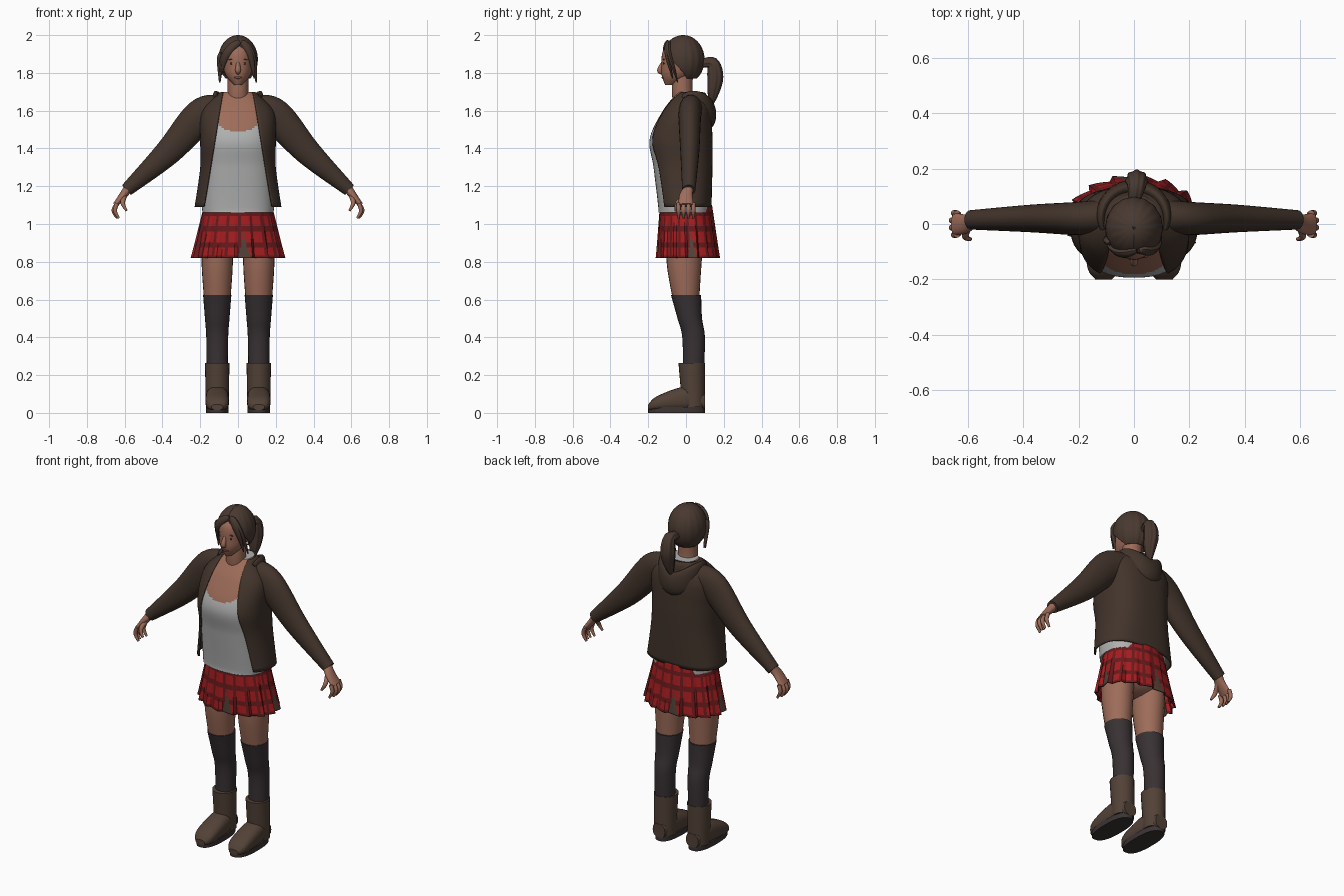
import bpy, bmesh
from math import sin, cos, asin, sqrt, pi, radians, copysign
from mathutils import Vector

cube = bpy.data.objects.get("Cube")
if cube:
    bpy.data.objects.remove(cube, do_unlink=True)


def material(name, *rgb):
    result = bpy.data.materials.new(name)
    result.use_nodes = True
    result.diffuse_color = (*rgb, 1)
    for node in result.node_tree.nodes:
        if node.type == 'BSDF_PRINCIPLED':
            node.inputs["Base Color"].default_value = (*rgb, 1)
    return result


SKIN = material("warm skin", .34, .15, .1)
LIPS = material("muted rose", .2, .07, .06)
HAIR = material("brown hair", .066, .041, .03)
JACKET = material("dark brown cloth", .054, .034, .024)
SHIRT = material("pale grey cloth", .43, .44, .43)
RED = material("plaid red", .38, .012, .014)
DARK_RED = material("plaid dark red", .14, .01, .011)
CHARCOAL = material("charcoal knit", .04, .031, .033)
BOOT = material("brown leather", .085, .054, .038)
SOLE = material("dark rubber", .045, .034, .034)
X, Y, Z = (Vector(axis) for axis in ((1, 0, 0), (0, 1, 0), (0, 0, 1)))
BOXY = .8


def finish(name, bm, materials):
    mesh = bpy.data.meshes.new(name)
    bm.to_mesh(mesh)
    bm.free()
    for entry in materials:
        mesh.materials.append(entry)
    mesh.shade_smooth()
    mesh.set_sharp_from_angle(angle=radians(40))
    ob = bpy.data.objects.new(name, mesh)
    bpy.context.scene.collection.objects.link(ob)
    return ob


def spline(rows, steps):
    """Smoothly interpolate rows of numbers."""
    padded = [rows[0], *rows, rows[-1]]
    result = []
    for before, start, end, after in zip(padded, padded[1:], padded[2:], padded[3:]):
        for step in range(steps):
            t = step / steps
            result.append([
                q + t / 2 * (r - p + t * (2*p - 5*q + 4*r - s + t * (3*(q - r) + s - p)))
                for p, q, r, s in zip(before, start, end, after)])
    return result + [list(rows[-1])]


def power(value, exponent):
    return copysign(abs(value) ** exponent, value)


def loft(name, rows, *materials, sides=24, steps=6, ref=Y, axis=None, exponent=1,
         wave=None, gap=None, closed=True, rule=None, thickness=0):
    """Skin rings given as centre, width and depth; gap opens the front."""
    rows = spline([(*row, row[-1])[:5] for row in rows], steps)
    bm = bmesh.new()
    rings = []
    for index, row in enumerate(rows):
        centre, width, depth = Vector(row[:3]), row[3], row[4]
        previous, following = rows[max(index - 1, 0)], rows[min(index + 1, len(rows) - 1)]
        tangent = axis or (Vector(following[:3]) - Vector(previous[:3])).normalized()
        outward = (ref - tangent * ref.dot(tangent)).normalized()
        across = outward.cross(tangent)
        first = gap(row) if gap else 0
        ring = []
        for side in range(sides + bool(gap)):
            angle = first + (2 * pi - 2 * first) * side / sides
            scale = wave(angle, index / (len(rows) - 1)) if wave else 1
            ring.append(bm.verts.new(centre + scale * (
                across * max(width, .001) * power(sin(angle), exponent)
                - outward * max(depth, .001) * power(cos(angle), exponent))))
        rings.append(ring)
    for level, (low, high) in enumerate(zip(rings, rings[1:])):
        for side in range(sides):
            other = (side + 1) % len(low)
            face = bm.faces.new((low[side], low[other], high[other], high[side]))
            if rule:
                face.material_index = rule(face.calc_center_median(), side, level)
    if closed:
        bm.faces.new(rings[0][::-1])
        bm.faces.new(rings[-1])
    ob = finish(name, bm, materials)
    if thickness:
        ob.modifiers.new("thickness", 'SOLIDIFY').thickness = thickness


def upright(name, rows, *materials, x=0, **options):
    loft(name, [(x, *row) for row in rows], *materials, axis=Z, **options)


def pair(name, rows, *materials, **options):
    for side, sign in (("left", 1), ("right", -1)):
        loft(f"{side}_{name}", [(sign * x, *rest) for x, *rest in rows], *materials, **options)


def leg_pair(name, rows, *materials, **options):
    pair(name, [(.11, *row) for row in rows], *materials, axis=Z, **options)


def ball(name, centre, size, colour):
    bm = bmesh.new()
    bmesh.ops.create_uvsphere(bm, u_segments=16, v_segments=10, radius=1)
    for vert in bm.verts:
        vert.co = Vector(c + s * q for c, s, q in zip(centre, size, vert.co))
    finish(name, bm, [colour])


# Jacket: a shell whose front opening widens toward the hem
def jacket_opening(row):
    half_width = .08 + (1.7 - row[2]) / 6
    return asin(min(half_width / row[3], .95) ** (1 / BOXY))


jacket = [(-.01, 1.09, .23, .145), (-.02, 1.3, .2, .16), (-.03, 1.45, .2, .17),
          (0, 1.6, .19, .13), (.02, 1.7, .09, .07)]
upright("jacket", jacket, JACKET, sides=64, exponent=BOXY, gap=jacket_opening,
        closed=False, thickness=.008)


# Body under the jacket: shirt below a scooped neckline, skin above
def body_colour(centre, side, level):
    if centre.z < 1.49 + 3 * centre.x ** 2:
        return 0
    return 1 if centre.y < .03 else 2


body = [(y, z, min(width, .2) - .01, depth - .008) for y, z, width, depth in jacket]
upright("shirt_and_chest", [(-.01, 1.06, .185, .14), *body], SHIRT, SKIN, JACKET,
        sides=80, steps=16, exponent=BOXY, rule=body_colour)


# Sleeves and the hood draped behind the neck
def drape(name, width, depth, drop, size):
    arc = [pi * (step / 10 - .1) for step in range(13)]
    loft(name, [(width * cos(a), .02 + depth * sin(a), 1.665 - drop * sin(a) ** 2,
                 size * (.5 + sin(a) / 2), size * (1.3 + sin(a))) for a in arc],
         JACKET, ref=Z, steps=2)


drape("hood", .12, .11, .085, .03)
drape("hood_collar", .085, .075, .01, .018)
pair("sleeve", [(.1, .03, 1.61, .075, .06), (.2, .02, 1.57, .09, .06),
                (.37, .02, 1.38, .07, .05), (.59, .015, 1.18, .035)], JACKET)

# Hands with curled fingers
pair("palm", [(.58, .015, 1.19, .025), (.61, 0, 1.15, .02, .035), (.65, 0, 1.1, .014, .04)], SKIN)
for number, finger in enumerate(("index", "middle", "ring", "little")):
    y = (number - 1.5) * .026
    reach = .66 - 6 * y * y
    pair(f"{finger}_finger", [(.64, y, 1.11, .011), (reach, y, 1.07, .011),
                              (reach - .02, y, 1.03, .006)], SKIN, sides=10)
pair("thumb", [(.6, -.01, 1.15, .014), (.61, -.045, 1.11, .012), (.59, -.055, 1.07, .006)],
     SKIN, sides=10)


# Pleated plaid skirt with brown inset folds
def pleat(angle, height):
    phase = (angle * 8 / pi) % 1
    fold = min(phase / .8, (1 - phase) * 5)
    return 1 + .05 * (1 - height) * (2 * fold - 1)


def plaid(centre, side, level):
    if abs(side % 40 - 3) < 4 - level / 3:
        return 2
    return 1 if side % 8 < 2 or level % 6 < 2 else 0


upright("skirt", [(.01, .82, .24, .163), (0, 1.1, .18, .138)], RED, DARK_RED, BOOT,
        sides=160, steps=24, wave=pleat, rule=plaid, closed=False, thickness=.005)

# Hips, legs and stockings
ball("hips", (0, 0, .95), (.17, .12, .1), SKIN)
leg_pair("thigh", [(0, .6, .07), (-.01, .8, .083, .093), (0, 1, .08, .1)], SKIN)
leg_pair("stocking", [(.04, .2, .055), (.04, .4, .058, .06), (.02, .5, .065),
                      (0, .625, .075, .08)], CHARCOAL)

# Boots
leg_pair("boot_shaft", [(.04, .03, .06), (.03, .265, .065, .07)], BOOT)
pair("boot_foot", [(.11, .1, .06, .04), (.11, 0, .075, .06, .065), (.11, -.15, .05, .06, .04),
                   (.11, -.2, .03, .03, .015)], BOOT, ref=Z, axis=-Y, exponent=BOXY)
leg_pair("boot_sole", [(-.05, z, .06, .15) for z in (0, .03)], SOLE, exponent=BOXY, sides=40)

# Neck, head and face
upright("neck", [(0, 1.58, .06), (-.02, 1.7, .055), (-.015, 1.82, .055)], SKIN)
upright("head", [(-.085, 1.735, .02, .025), (-.05, 1.78, .06, .077), (-.03, 1.83, .077, .1),
                 (-.02, 1.92, .08, .1), (-.02, 1.98, .03)], SKIN, sides=32)
loft("nose", [(0, -.12, 1.86, .008), (0, -.138, 1.815, .015), (0, -.125, 1.8, .01)], SKIN)
ball("lips", (0, -.12, 1.775), (.022, .009, .007), LIPS)
for side, sign in (("left", 1), ("right", -1)):
    ball(f"{side}_eye", (sign * .03, -.117, 1.85), (.014, .005, .006), CHARCOAL)
    ball(f"{side}_eyebrow", (sign * .03, -.117, 1.87), (.02, .006, .003), HAIR)
    ball(f"{side}_ear", (sign * .08, -.01, 1.835), (.012, .02, .03), SKIN)


# Hair cap: a ridged dome that opens around the face
def dome(z):
    return sqrt(max(1 - ((z - 1.87) / .13) ** 2, 0))


def hairline(row):
    return radians(105) * max((1.95 - row[2]) / .18, 0) ** .8


heights = [1.885 - .115 * cos(pi * step / 24) for step in range(25)]
upright("hair_cap", [(-.015, z, .104 * dome(z), .112 * dome(z)) for z in heights], HAIR,
        sides=80, steps=1, gap=hairline, closed=False, thickness=.01,
        wave=lambda angle, height: 1 + .012 * cos(16 * angle))


# Locks: tapered strands sweeping around the dome and hanging down
def lock(name, start, end, top, bottom):
    rows = []
    for step in range(7):
        t = step / 6
        angle = radians(start + (end - start) * t)
        z = top - (top - bottom) * t * t
        spread = dome(max(z, 1.87))
        size = .004 + .016 * sin(pi * (.2 + BOXY * t))
        rows.append((.1 * spread * sin(angle), -.015 - .112 * spread * cos(angle), z, size, size * .7))
    loft(name, rows, HAIR, sides=12, steps=3)


for number in range(3):
    lock(f"fringe_lock_{number + 1}", 8, -60 - 12 * number, 1.96, 1.8 - number * .02)
lock("left_front_lock", 12, 60, 1.96, 1.77)
lock("left_side_lock", 15, 75, 1.96, 1.75)
lock("right_side_lock", -60, -75, 1.9, 1.75)

# Ponytail
loft("ponytail", [(0, .08, 1.85, .02), (.01, .14, 1.85, .032), (.01, .155, 1.78, .04),
                  (.01, .145, 1.7, .03), (0, .13, 1.615, .005)],
     HAIR, ref=X, sides=48, wave=lambda angle, height: 1 + .06 * cos(8 * angle))
